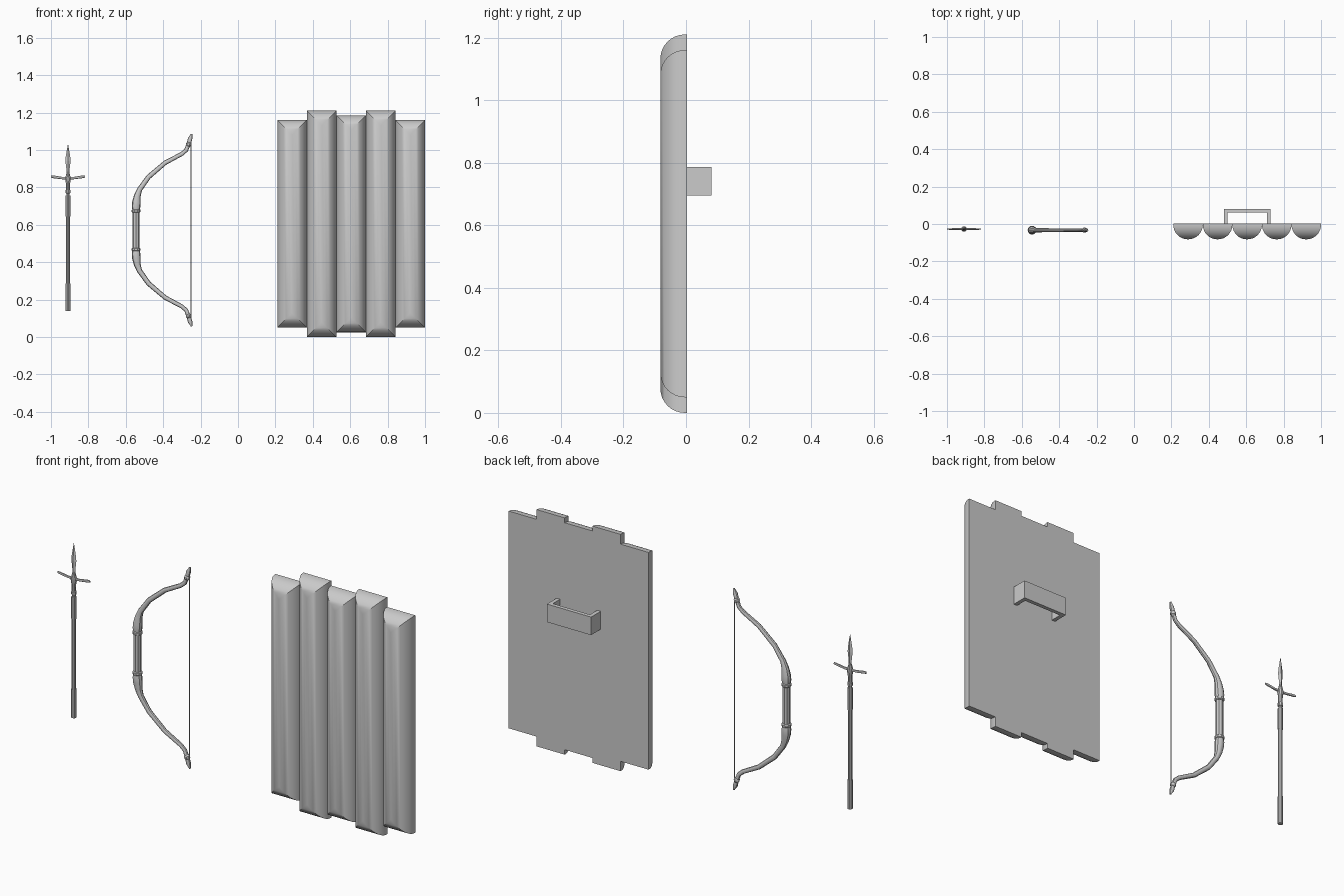
import bpy, bmesh
from math import sin, cos, pi
from mathutils import Vector

if "Cube" in bpy.data.objects:
    bpy.data.objects.remove(bpy.data.objects["Cube"])


def make(name, bm, loc=(0, 0, 0), smooth=35):
    bmesh.ops.remove_doubles(bm, verts=bm.verts, dist=1e-5)
    bmesh.ops.recalc_face_normals(bm, faces=bm.faces)
    me = bpy.data.meshes.new(name)
    bm.to_mesh(me)
    bm.free()
    ob = bpy.data.objects.new(name, me)
    bpy.context.collection.objects.link(ob)
    ob.location = loc
    bpy.ops.object.select_all(action='DESELECT')
    ob.select_set(True)
    bpy.context.view_layer.objects.active = ob
    if smooth:
        bpy.ops.object.shade_smooth_by_angle(angle=smooth * pi / 180)
    return ob


def loft(rings, bm=None):
    bm = bm or bmesh.new()
    vs = [[bm.verts.new(p) for p in r] for r in rings]
    n = len(vs[0])
    for a, b in zip(vs, vs[1:]):
        for i in range(n):
            j = (i + 1) % n
            bm.faces.new((a[i], a[j], b[j], b[i]))
    bm.faces.new(vs[0])
    bm.faces.new(vs[-1])
    return bm


def tube(name, pts, n=10, loc=(0, 0, 0), smooth=35):
    """pts: (x, z, in-plane radius, depth radius) along a path in the xz plane"""
    rings = []
    for i, (x, z, a, b) in enumerate(pts):
        p, q = pts[max(i - 1, 0)], pts[min(i + 1, len(pts) - 1)]
        t = Vector((q[0] - p[0], 0, q[1] - p[1])).normalized()
        side = Vector((t.z, 0, -t.x))
        rings.append([Vector((x, 0, z)) + side * a * cos(2 * pi * k / n)
                      + Vector((0, b * sin(2 * pi * k / n), 0)) for k in range(n)])
    return make(name, loft(rings), loc, smooth)


def straight(name, profile, n=10, loc=(0, 0, 0), smooth=35):
    return tube(name, [(0, z, r, r) for z, r in profile], n, loc, smooth)


# Shield: five half-round logs with rounded, mitred ends
W, BACK = 0.158, 0.003
for i, drop in enumerate((0.05, 0.0, 0.025, 0.0, 0.05)):
    cx, hw, hz, cz = 0.21 + W * (i + 0.5), W / 2, 0.605 - drop, 0.605
    rings = []

    def rect(inset, y):
        a, b = hw - inset, hz - inset
        rings.append([(cx + sx * a, y, cz + sz * b)
                      for sx, sz in ((-1, -1), (1, -1), (1, 1), (-1, 1))])
    rect(0, BACK)
    for k in range(9):
        t = pi / 2 * k / 8
        rect((hw - 0.001) * (1 - cos(t)), BACK - 0.007 - 0.078 * sin(t))
    make("shield_log_%d" % (i + 1), loft(rings))

# Shield handle: bracket profile extruded upwards
bracket = [(0.48, BACK), (0.48, 0.081), (0.73, 0.081), (0.73, BACK),
           (0.71, BACK), (0.71, 0.061), (0.50, 0.061), (0.50, BACK)]
make("shield_handle", loft([[(x, y, z) for x, y in bracket] for z in (0.695, 0.787)]), smooth=0)

# Spear
S = (-0.909, -0.027, 0)
straight("spear_shaft", [(0.28, 0.0105), (0.66, 0.0105)], loc=S)
straight("spear_butt", [(0.14, 0.0125), (0.287, 0.0125)], loc=S)
straight("spear_sleeve", [(0.645, 0.0125), (0.757, 0.0125)], loc=S)
straight("spear_ferrule", [(0.755, 0.009), (0.768, 0.009), (0.77, 0.013), (0.785, 0.013),
                           (0.787, 0.010), (0.82, 0.011), (0.845, 0.015), (0.86, 0.012),
                           (0.885, 0.006)], loc=S)
tube("spear_blade", [(0, 0.87, 0.007, 0.005), (0, 0.90, 0.009, 0.006), (0, 0.94, 0.014, 0.006),
                     (0, 0.965, 0.012, 0.005), (0, 1.0, 0.006, 0.003), (0, 1.03, 0.0006, 0.0006)],
     4, S, 0)
tube("spear_crossbar", [(-0.091, 0.858, 0.006, 0.003), (-0.075, 0.856, 0.0075, 0.004),
                        (-0.035, 0.85, 0.0065, 0.005), (0, 0.848, 0.008, 0.006),
                        (0.035, 0.85, 0.0065, 0.005), (0.075, 0.856, 0.0075, 0.004),
                        (0.091, 0.858, 0.006, 0.003)], 8, S)

# Bow: grip and string, centred on mid-height
B = (0, -0.033, 0.571)
G = (-0.545, B[1], B[2])
straight("bow_grip", [(-0.11, 0.018), (0.11, 0.018)], 8, G, 0)
straight("bowstring", [(-0.48, 0.003), (0.48, 0.003)], 6, (-0.251, B[1], B[2]))

# Bow: upper limb, collars and nock, mirrored downwards
limb = [(-0.545, 0.105, 0.019, 0.019), (-0.545, 0.125, 0.023, 0.022), (-0.543, 0.150, 0.023, 0.021),
        (-0.538, 0.185, 0.018, 0.017), (-0.526, 0.218, 0.014, 0.013), (-0.478, 0.285, 0.013, 0.011),
        (-0.39, 0.360, 0.012, 0.010), (-0.30, 0.408, 0.011, 0.009), (-0.277, 0.428, 0.011, 0.009),
        (-0.263, 0.465, 0.011, 0.009), (-0.256, 0.490, 0.012, 0.010), (-0.248, 0.514, 0.004, 0.005)]
collar = [(-0.545, z, r, r) for z, r in ((0.094, 0.019), (0.098, 0.024), (0.108, 0.024), (0.112, 0.019))]
nock = [(-0.267, 0.449, 0.010, 0.010), (-0.265, 0.454, 0.014, 0.014),
        (-0.263, 0.464, 0.014, 0.014), (-0.261, 0.469, 0.010, 0.010)]
for name, path in (("bow_limbs", limb), ("bow_collars", collar), ("bow_nocks", nock)):
    m = tube(name, path, 10, B).modifiers.new("mirror", 'MIRROR')
    m.use_axis = (False, False, True)
